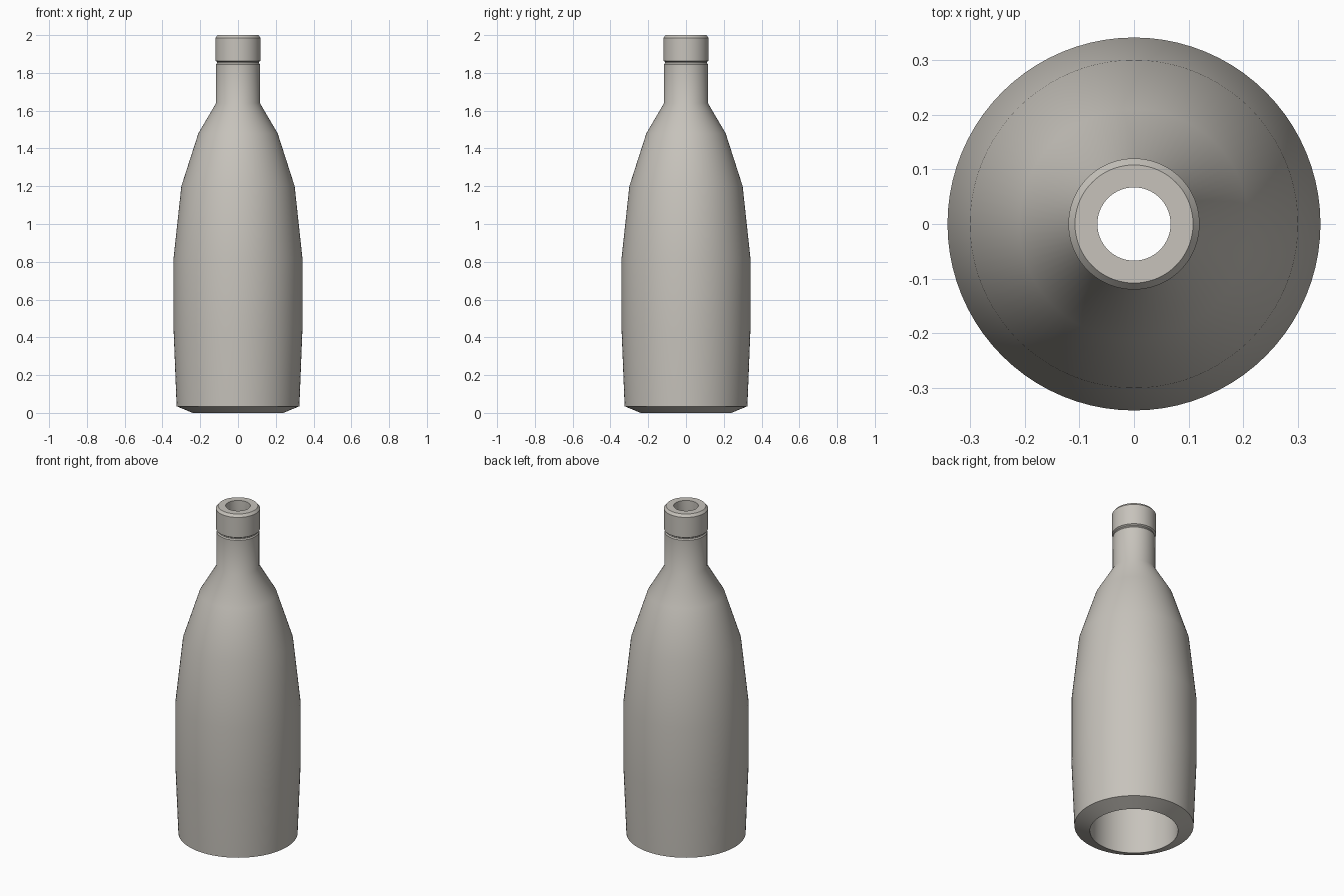
import bpy
import bmesh
import math

cube = bpy.data.objects.get("Cube")
if cube:
    bpy.data.objects.remove(cube, do_unlink=True)

SIDES = 80

# Single warm grey for the whole bottle
grey = bpy.data.materials.new("warm_grey")
grey.use_nodes = True
colour = (0.57, 0.545, 0.50, 1)
grey.diffuse_color = colour
grey.node_tree.nodes["Principled BSDF"].inputs["Base Color"].default_value = colour


def lathe(name, profile):
    """Spin a closed (radius, height) outline around the z axis."""
    bm = bmesh.new()
    verts = [bm.verts.new((r, 0, z)) for r, z in profile]
    edges = [bm.edges.new((a, b)) for a, b in zip(verts, verts[1:] + verts[:1])]
    bmesh.ops.spin(bm, geom=verts + edges, cent=(0, 0, 0), axis=(0, 0, 1),
                   angle=math.tau, steps=SIDES, use_duplicate=False)
    bmesh.ops.remove_doubles(bm, verts=bm.verts, dist=0.0001)
    bmesh.ops.recalc_face_normals(bm, faces=bm.faces)
    mesh = bpy.data.meshes.new(name)
    bm.to_mesh(mesh)
    bm.free()
    mesh.materials.append(grey)
    obj = bpy.data.objects.new(name, mesh)
    bpy.context.collection.objects.link(obj)
    bpy.ops.object.select_all(action='DESELECT')
    obj.select_set(True)
    bpy.context.view_layer.objects.active = obj
    bpy.ops.object.shade_smooth_by_angle(angle=math.radians(32))
    return obj


# Outer wall from the chamfered foot up to the mouth
foot = [(0.24, 0), (0.325, 0.035)]
body = [(0.341, 0.44), (0.341, 0.82), (0.30, 1.2), (0.21, 1.48)]
neck = [(0.116, 1.64), (0.116, 1.845)]
lip = [(0.111, 1.852), (0.111, 1.858), (0.12, 1.864), (0.12, 1.985), (0.108, 2)]

# Inner wall from the mouth back down to the open base
bore = [(0.067, 2), (0.067, 1.62), (0.16, 1.45), (0.24, 1.2)]

lathe("bottle", foot + body + neck + lip + bore)
